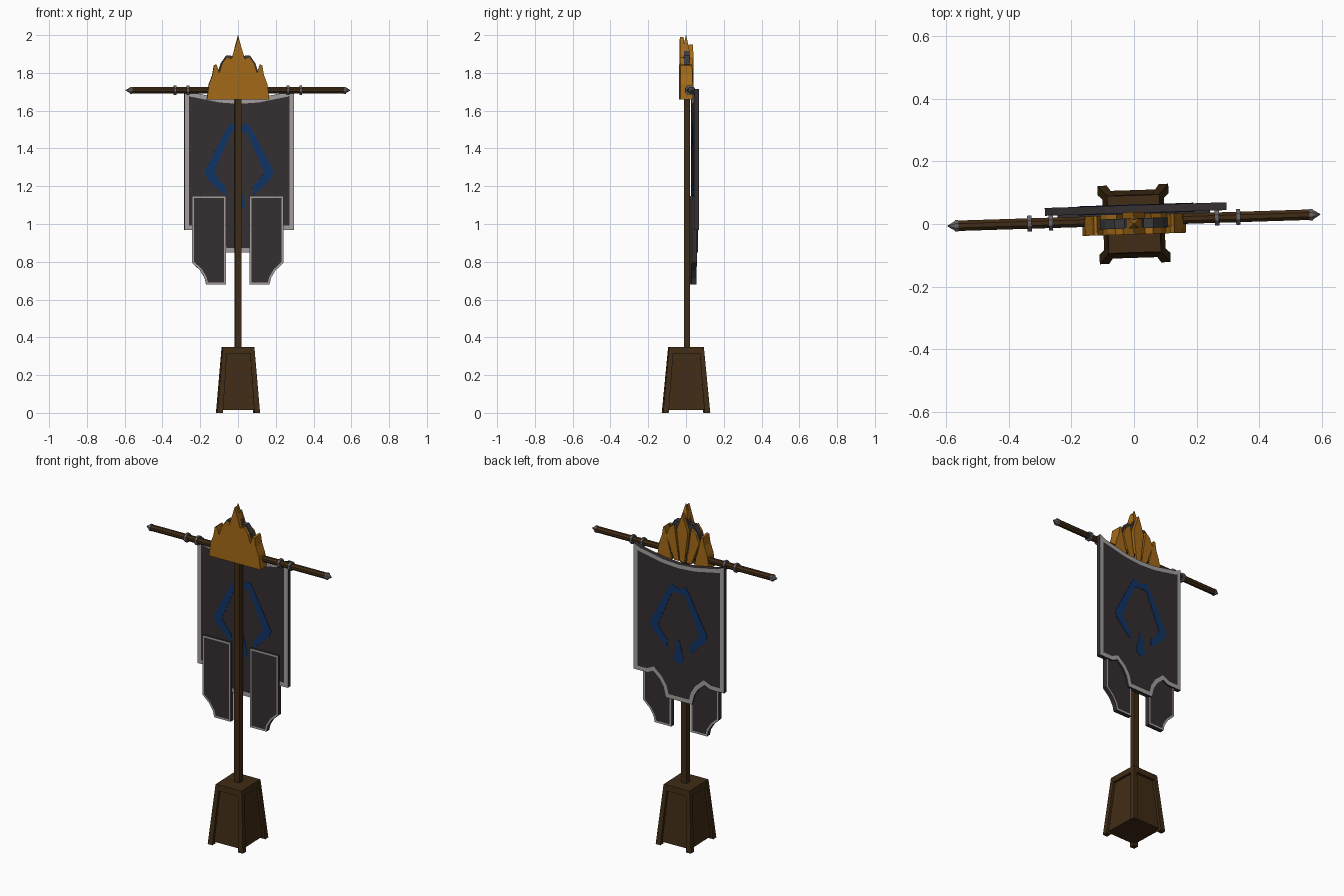
import bpy, bmesh, math
from mathutils import Matrix, Vector

if "Cube" in bpy.data.objects:
    bpy.data.objects.remove(bpy.data.objects["Cube"])

TURN = Matrix.Rotation(math.radians(1.8), 4, 'Z')   # whole stand is turned slightly


def mat(name, rgb):
    m = bpy.data.materials.new(name)
    m.diffuse_color = (*rgb, 1)
    m.use_nodes = True
    m.node_tree.nodes["Principled BSDF"].inputs["Base Color"].default_value = m.diffuse_color
    return m


WOOD = mat("dark_wood", (0.052, 0.025, 0.008))
GOLD = mat("gold", (0.37, 0.145, 0.009))
CLOTH = mat("dark_cloth", (0.036, 0.028, 0.030))
TRIM = mat("grey_trim", (0.37, 0.35, 0.35))
BLUE = mat("blue_paint", (0.005, 0.034, 0.135))
STEEL = mat("dull_steel", (0.14, 0.13, 0.135))
SLATE = mat("dark_slate", (0.045, 0.042, 0.045))


def finish(bm, name, *mats):
    bmesh.ops.transform(bm, matrix=TURN, verts=bm.verts)
    me = bpy.data.meshes.new(name)
    bm.to_mesh(me)
    bm.free()
    for m in mats:
        me.materials.append(m)
    ob = bpy.data.objects.new(name, me)
    bpy.context.collection.objects.link(ob)
    return ob


def plate(name, pts, y0, y1, *mats, border=0):
    """Extrude an x/z outline from y0 to y1, with an optional border on both faces."""
    bm = bmesh.new()
    f = bm.faces.new([bm.verts.new((x, y0, z)) for x, z in pts])
    ext = bmesh.ops.extrude_face_region(bm, geom=[f])
    moved = [v for v in ext['geom'] if isinstance(v, bmesh.types.BMVert)]
    bmesh.ops.translate(bm, verts=moved, vec=(0, y1 - y0, 0))
    bmesh.ops.recalc_face_normals(bm, faces=bm.faces)
    if border:
        old = set(bm.faces)
        caps = [f for f in bm.faces if abs(f.normal.y) > 0.9]
        bmesh.ops.inset_individual(bm, faces=caps, thickness=border, use_even_offset=True)
        for f in bm.faces:
            if f not in old:
                f.material_index = 1
    return finish(bm, name, *mats)


def mirrored(half, cx=0.0):
    """Close a right-hand half outline with its mirror image."""
    left = [(-x, z) for x, z in reversed(half) if x > 0]
    return [(x + cx, z) for x, z in half + left]


def flip(pts, s):
    return [(s * x, z) for x, z in pts]


def taper(name, r0, z0, r1, z1, m):
    """Block between two rectangles (x0, x1, y0, y1)."""
    bm = bmesh.new()
    rings = []
    for (a, b, c, d), z in ((r0, z0), (r1, z1)):
        rings.append([bm.verts.new(p) for p in ((a, c, z), (b, c, z), (b, d, z), (a, d, z))])
    lo, hi = rings
    bm.faces.new(lo)
    bm.faces.new(hi)
    for i in range(4):
        j = (i + 1) % 4
        bm.faces.new((lo[i], lo[j], hi[j], hi[i]))
    bmesh.ops.recalc_face_normals(bm, faces=bm.faces)
    return finish(bm, name, m)


def box_rect(hx, hy, cy=0.0):
    return (-hx, hx, cy - hy, cy + hy)


def rod(name, x0, x1, ra, rb, m, sides=8):
    """Cylinder or cone along x at the crossbar height."""
    bm = bmesh.new()
    bmesh.ops.create_cone(bm, cap_ends=True, segments=sides, radius1=ra, radius2=rb,
                          depth=abs(x1 - x0))
    s = 1 if x1 > x0 else -1
    rot = Matrix.Rotation(s * math.pi / 2, 4, 'Y') @ Matrix.Rotation(math.pi / sides, 4, 'Z')
    move = Matrix.Translation(Vector(((x0 + x1) / 2, 0.012, 1.708)))
    bmesh.ops.transform(bm, matrix=move @ rot, verts=bm.verts)
    return finish(bm, name, m)


# base: recessed core, top slab and four corner posts
taper("base_core", box_rect(0.098, 0.108), 0.015, box_rect(0.070, 0.076), 0.335, WOOD)
taper("base_top", box_rect(0.086, 0.094), 0.315, box_rect(0.083, 0.091), 0.35, WOOD)
for sx in (-1, 1):
    for sy in (-1, 1):
        lo = sorted((sx * 0.113, sx * 0.083)) + sorted((sy * 0.125, sy * 0.095))
        hi = sorted((sx * 0.084, sx * 0.060)) + sorted((sy * 0.092, sy * 0.068))
        taper("base_post", lo, 0, hi, 0.349, WOOD)

# pole
taper("pole", box_rect(0.017, 0.016, 0.005), 0.34, box_rect(0.017, 0.016, 0.005), 1.72, WOOD)

# crossbar with rings and pointed ends
rod("crossbar", -0.565, 0.565, 0.018, 0.018, WOOD)
for s in (-1, 1):
    rod("bar_collar", s * 0.56, s * 0.571, 0.02, 0.02, STEEL)
    rod("bar_tip", s * 0.571, s * 0.595, 0.017, 0.001, STEEL)
    for x in (0.258, 0.326):
        rod("bar_ring", s * x + 0.0, s * (x + 0.014), 0.027, 0.027, STEEL)

# main banner cloth with trim
cloth = [(0, 0.85), (0.085, 0.85), (0.10, 0.91), (0.125, 0.95), (0.165, 0.985),
         (0.20, 0.968), (0.29, 0.968), (0.29, 1.715), (0.25, 1.697), (0.10, 1.667), (0, 1.66)]
plate("banner", mirrored(cloth, 0.007), 0.035, 0.060, CLOTH, TRIM, border=0.024)

# two short tails in front
tail = [(0.062, 0.68), (0.168, 0.68), (0.176, 0.715), (0.20, 0.755), (0.243, 0.795),
        (0.243, 1.148), (0.062, 1.148)]
for s in (-1, 1):
    plate("banner_tail", flip(tail, s), 0.023, 0.050, CLOTH, TRIM, border=0.011)

# painted ornament on both sides of the cloth
stroke = [(0, 1.515), (0.045, 1.535), (0.068, 1.50), (0.185, 1.275), (0.165, 1.235),
          (0.075, 1.150), (0.072, 1.195), (0.118, 1.250), (0.132, 1.275), (0.042, 1.485), (0, 1.49)]
spike = [(0, 1.065), (0.032, 1.095), (0.006, 1.21)]
for y in (0.033, 0.0595):
    for s in (-1, 1):
        plate("painted_border", [(x + 0.007, z) for x, z in flip(stroke, s)], y, y + 0.0025, BLUE)
    plate("painted_spike", mirrored(spike, 0.007), y, y + 0.0025, BLUE)

# crown: gold front plate, dark core, fan of gold blades behind
front = [(0, 1.66), (0.165, 1.66), (0.155, 1.74), (0.136, 1.79), (0.128, 1.84), (0.115, 1.845),
         (0.10, 1.80), (0.085, 1.85), (0.060, 1.885), (0.035, 1.875), (0.020, 1.925), (0, 1.99)]
plate("crown_front", mirrored(front), -0.033, -0.012, GOLD)
core = [(0, 1.665), (0.13, 1.665), (0.112, 1.79), (0.092, 1.85), (0.062, 1.893),
        (0.030, 1.89), (0.018, 1.925)]
plate("crown_core", mirrored(core), -0.014, 0.018, SLATE)
plate("crown_middle_blade", mirrored([(0, 1.665), (0.014, 1.665), (0.036, 1.85), (0, 1.95)]),
      0.014, 0.038, GOLD)
mid = [(0.024, 1.665), (0.055, 1.665), (0.106, 1.80), (0.085, 1.85), (0.055, 1.875)]
side = [(0.072, 1.66), (0.165, 1.66), (0.155, 1.74), (0.136, 1.79), (0.128, 1.84), (0.118, 1.845)]
for s in (-1, 1):
    plate("crown_inner_blade", flip(mid, s), 0.014, 0.033, GOLD)
    plate("crown_outer_blade", flip(side, s), -0.025, 0.029, GOLD)
taper("crown_point", box_rect(0.022, 0.018), 1.915, box_rect(0.001, 0.001), 2.0, GOLD)
